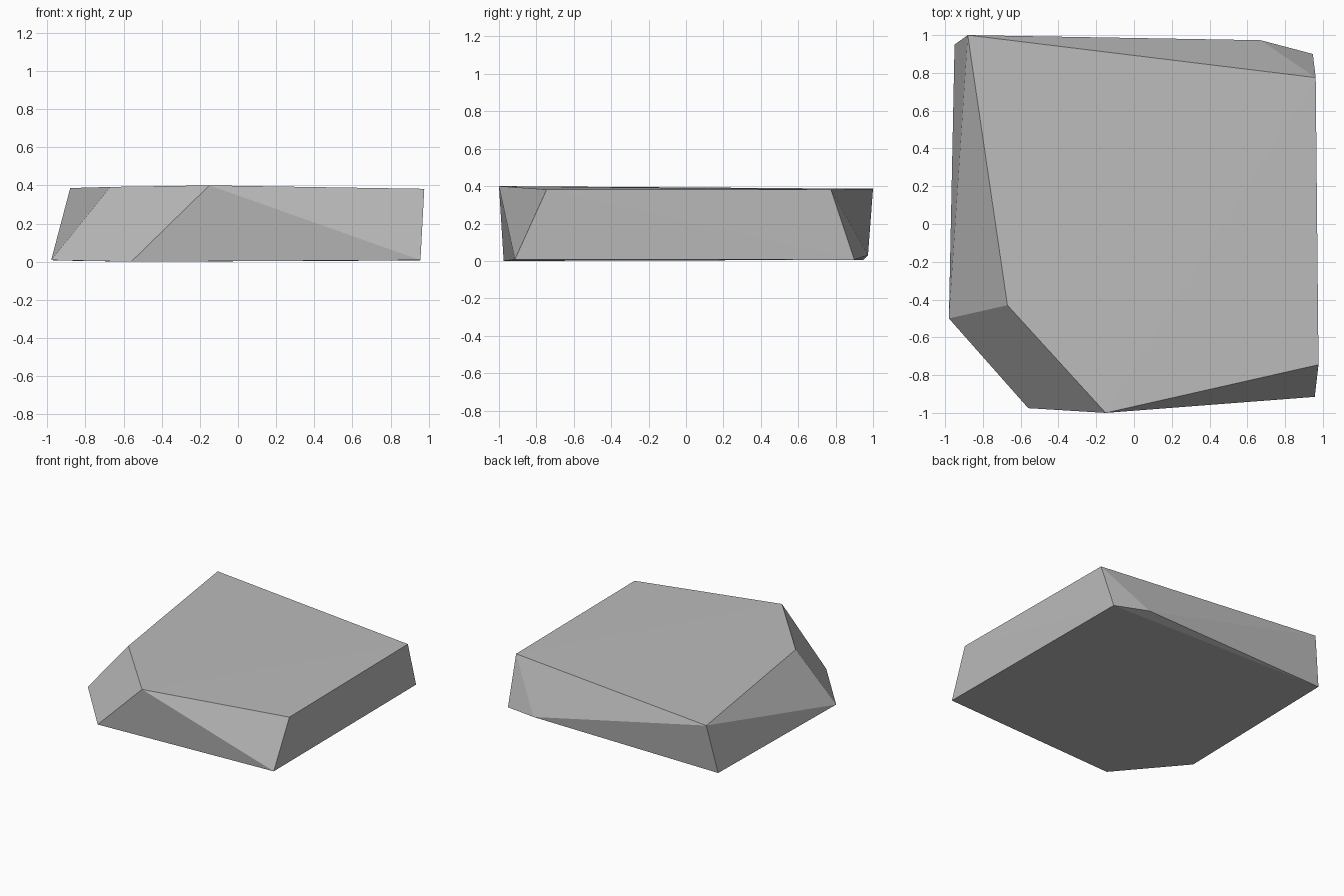
import bpy
import bmesh

cube = bpy.data.objects.get("Cube")
if cube:
    bpy.data.objects.remove(cube, do_unlink=True)

# Plain grey stone
stone = bpy.data.materials.new("stone_grey")
stone.use_nodes = True
grey = (0.5, 0.5, 0.5, 1.0)
stone.diffuse_color = grey
bsdf = stone.node_tree.nodes["Principled BSDF"]
bsdf.inputs["Base Color"].default_value = grey
bsdf.inputs["Roughness"].default_value = 0.9

# Corners of the upper face, then of the wider base
top = [(-0.88, 1.0, 0.386), (-0.67, -0.43, 0.392), (-0.15, -1.0, 0.4),
       (0.977, -0.745, 0.382), (0.962, 0.775, 0.382)]
base = [(-0.98, -0.5, 0.008), (-0.56, -0.975, 0.0), (0.957, -0.915, 0.008),
        (0.947, 0.9, 0.006), (0.67, 0.973, 0.03), (-0.95, 0.95, 0.006)]

# Chipped slab: the flat-faced shell around the corners
bm = bmesh.new()
for corner in top + base:
    bm.verts.new(corner)
bmesh.ops.convex_hull(bm, input=bm.verts)
bmesh.ops.recalc_face_normals(bm, faces=bm.faces)
for face in bm.faces:
    face.smooth = False

mesh = bpy.data.meshes.new("stone_slab")
bm.to_mesh(mesh)
bm.free()
mesh.materials.append(stone)
slab = bpy.data.objects.new("stone_slab", mesh)
bpy.context.collection.objects.link(slab)
